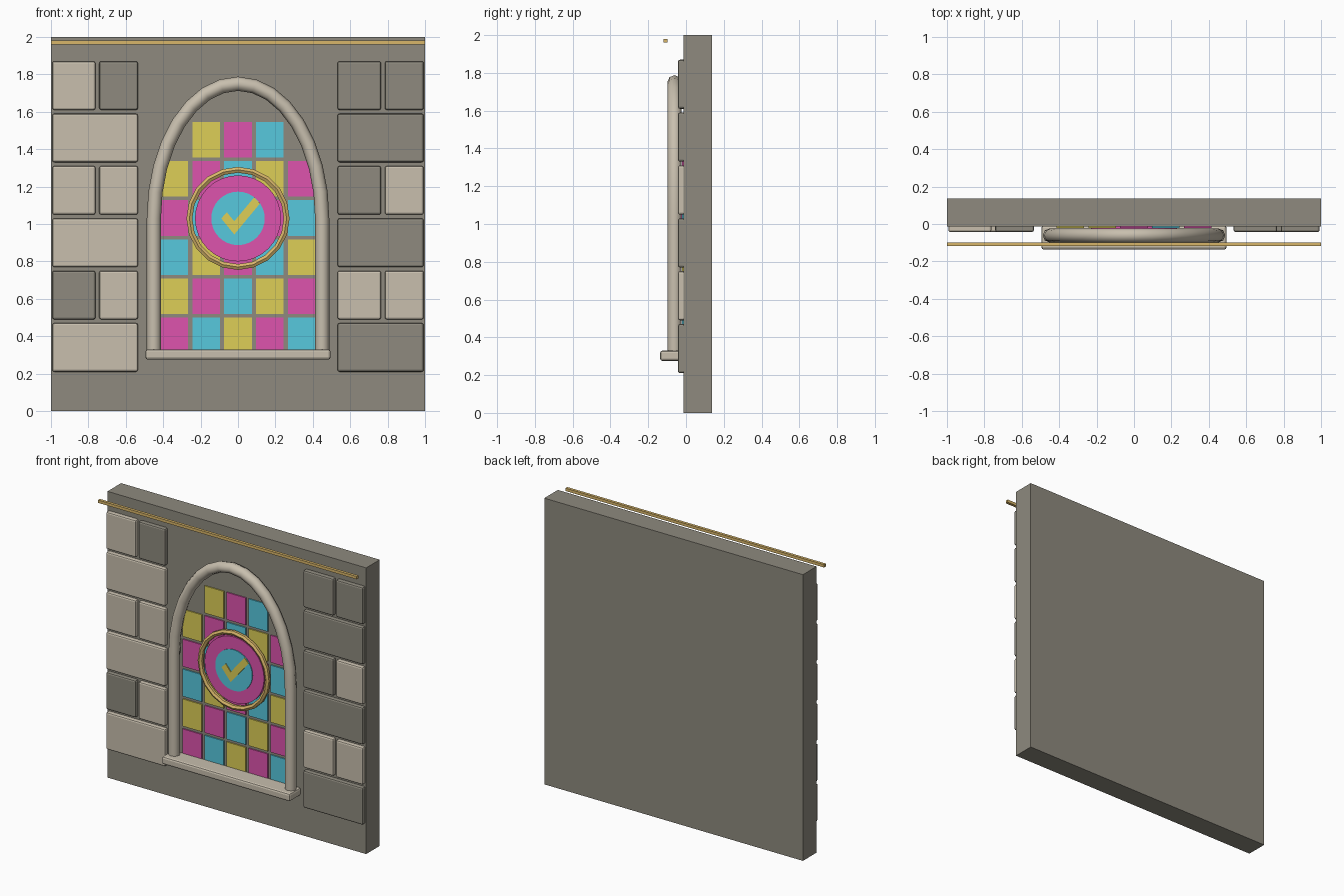
import bpy, bmesh, math

if "Cube" in bpy.data.objects:
    bpy.data.objects.remove(bpy.data.objects["Cube"])

def mat(name, r, g, b):
    m = bpy.data.materials.new(name)
    lin = lambda c: c / 12.92 if c <= 0.04045 else ((c + 0.055) / 1.055) ** 2.4
    m.diffuse_color = (lin(r / 255), lin(g / 255), lin(b / 255), 1)
    m.use_nodes = True
    m.node_tree.nodes["Principled BSDF"].inputs["Base Color"].default_value = m.diffuse_color
    return m

DARK = mat("dark stone", 142, 138, 126)
LIGHT = mat("light stone", 200, 191, 174)
YELLOW = mat("yellow glass", 221, 207, 87)
MAGENTA = mat("magenta glass", 221, 84, 174)
CYAN = mat("cyan glass", 87, 200, 222)
GOLD = mat("gold", 216, 182, 106)

WALL_Y = -0.013  # front of the wall

def finish(name, bm, m):
    bmesh.ops.recalc_face_normals(bm, faces=bm.faces)
    me = bpy.data.meshes.new(name)
    bm.to_mesh(me)
    bm.free()
    me.materials.append(m)
    ob = bpy.data.objects.new(name, me)
    bpy.context.collection.objects.link(ob)
    return ob

def smooth(ob, angle=50):
    bpy.ops.object.select_all(action='DESELECT')
    ob.select_set(True)
    bpy.context.view_layer.objects.active = ob
    bpy.ops.object.shade_smooth_by_angle(angle=math.radians(angle))

def box(name, x0, x1, y0, y1, z0, z1, m, bevel=0):
    bm = bmesh.new()
    bmesh.ops.create_cube(bm, size=1)
    for v in bm.verts:
        v.co = ((x0 + x1) / 2 + v.co.x * (x1 - x0),
                (y0 + y1) / 2 + v.co.y * (y1 - y0),
                (z0 + z1) / 2 + v.co.z * (z1 - z0))
    if bevel:
        bmesh.ops.bevel(bm, geom=bm.edges[:], offset=bevel, segments=2,
                        profile=0.5, affect='EDGES')
    return finish(name, bm, m)

def plate(name, pts, y0, y1, m):
    """Extrude an x-z outline from y1 forward to y0."""
    bm = bmesh.new()
    f = bm.faces.new([bm.verts.new((x, y1, z)) for x, z in pts])
    ext = bmesh.ops.extrude_face_region(bm, geom=[f], use_keep_orig=True)
    for v in ext["geom"]:
        if isinstance(v, bmesh.types.BMVert):
            v.co.y = y0
    return finish(name, bm, m)

def circle(r, cz, n):
    return [(r * math.cos(2 * math.pi * i / n), cz + r * math.sin(2 * math.pi * i / n))
            for i in range(n)]

def tube(name, pts, y, r, m, closed=False, res=2):
    cu = bpy.data.curves.new(name, 'CURVE')
    cu.dimensions = '3D'
    cu.bevel_depth = r
    cu.bevel_resolution = res
    cu.use_fill_caps = True
    sp = cu.splines.new('POLY')
    sp.points.add(len(pts) - 1)
    for p, (x, z) in zip(sp.points, pts):
        p.co = (x, y, z, 1)
    sp.use_cyclic_u = closed
    cu.materials.append(m)
    ob = bpy.data.objects.new(name, cu)
    bpy.context.collection.objects.link(ob)
    bpy.ops.object.select_all(action='DESELECT')
    ob.select_set(True)
    bpy.context.view_layer.objects.active = ob
    bpy.ops.object.convert(target='MESH')
    smooth(bpy.context.object)

# wall slab and trim rod
box("wall", -1, 1, WALL_Y, 0.137, 0, 2, DARK)
box("trim_rod", -1, 1, -0.118, -0.098, 1.96, 1.98, GOLD)

# bricks, top row first: L = light, D = dark; two letters = split row
for side, x0, xm0, xm1, x1, rows in (
        ("left", -0.993, -0.762, -0.742, -0.535, ("LD", "L", "LL", "L", "DL", "L")),
        ("right", 0.532, 0.765, 0.785, 0.993, ("DD", "D", "DL", "D", "LL", "D"))):
    for i, row in enumerate(rows):
        z = 1.74 - 0.28 * i
        spans = [(x0, x1)] if len(row) == 1 else [(x0, xm0), (xm1, x1)]
        for (a, b), c in zip(spans, row):
            box(f"{side}_brick", a, b, -0.043, WALL_Y + 0.01, z - 0.13, z + 0.13,
                LIGHT if c == "L" else DARK, 0.011)

# glass panes in repeating colours
for row in range(6):
    z = 1.45 - 0.209 * row
    for col in range(5):
        if row == 0 and col in (0, 4):
            continue
        x = (col - 2) * 0.17
        box("glass_pane", x - 0.074, x + 0.074, -0.021, WALL_Y, z - 0.095, z + 0.095,
            (YELLOW, MAGENTA, CYAN)[(col + row + 2) % 3])

# arch moulding: straight legs and an elliptical top
arch = [(0.45, 0.30)]
arch += [(0.45 * math.cos(math.pi * i / 16), 1.03 + 0.72 * math.sin(math.pi * i / 16))
         for i in range(17)]
arch += [(-0.45, 0.30)]
tube("arch_moulding", arch, -0.061, 0.038, LIGHT)

# window sill
box("sill", -0.495, 0.495, -0.137, WALL_Y + 0.005, 0.275, 0.33, LIGHT, 0.013)

# round medallion
C = 1.03
plate("medallion_disc", circle(0.23, C, 32), -0.041, WALL_Y, MAGENTA)
plate("medallion_centre", circle(0.143, C, 32), -0.047, -0.041, CYAN)
plate("check_mark", [(-0.059, 1.062), (-0.09, 1.03), (-0.02, 0.944),
                     (0.118, 1.11), (0.086, 1.142), (-0.02, 1.015)],
      -0.053, -0.047, YELLOW)
tube("medallion_ring", circle(0.26, C, 20), -0.043, 0.018, GOLD, closed=True, res=1)
